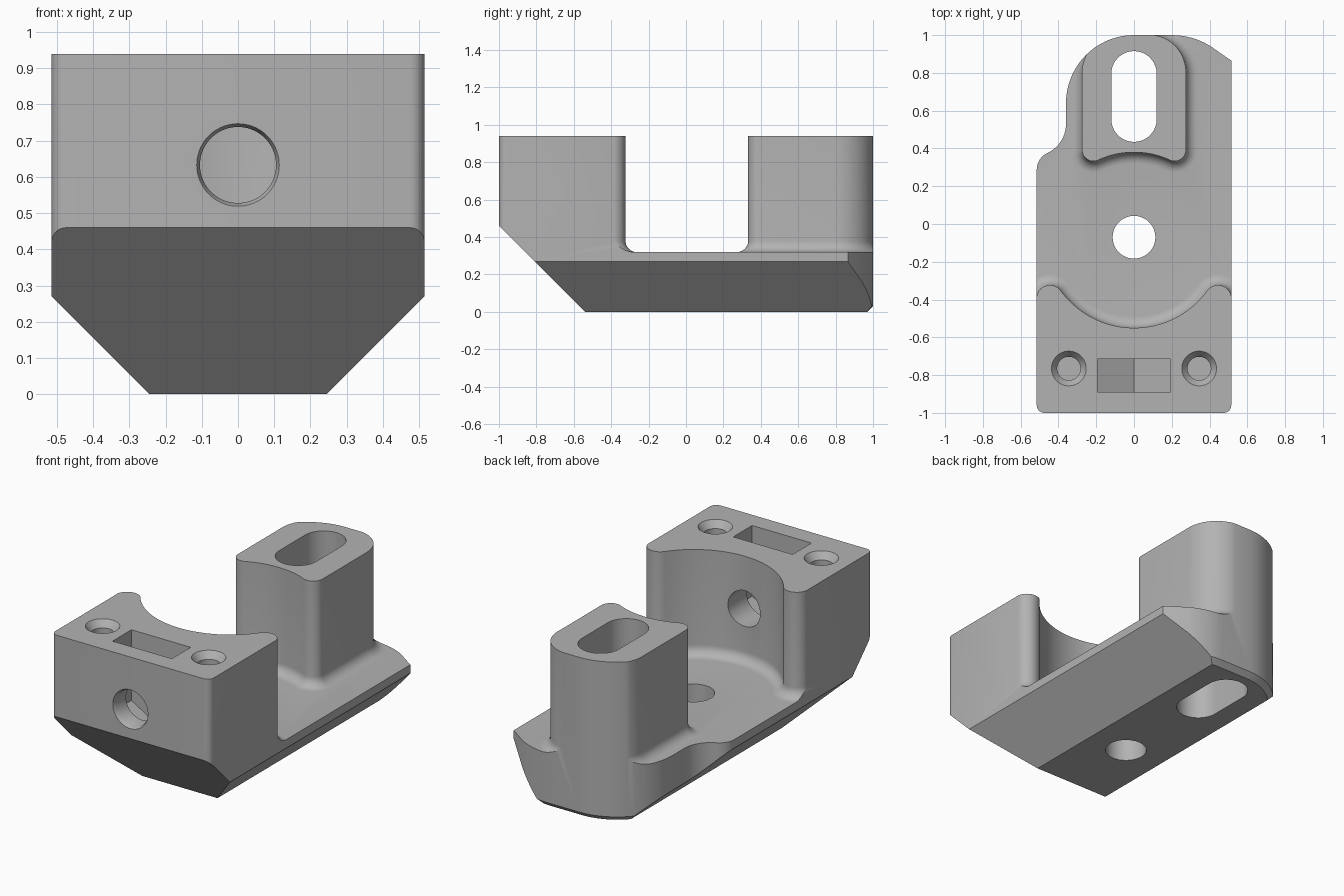
import bpy, bmesh
from math import sin, cos, pi, radians
from mathutils import Vector, Matrix

if "Cube" in bpy.data.objects:
    bpy.data.objects.remove(bpy.data.objects["Cube"], do_unlink=True)

TOP, PLATE, FILLET = 0.94, 0.32, 0.06
HALF = 0.515

grey = bpy.data.materials.new("plain_grey")
grey.use_nodes = True
grey.diffuse_color = (0.45, 0.45, 0.45, 1)
grey.node_tree.nodes["Principled BSDF"].inputs["Base Color"].default_value = grey.diffuse_color


def arc(cx, cy, r, start, end, step=5):
    n = max(2, round(abs(end - start) / step))
    angles = [radians(start + (end - start) * i / n) for i in range(n + 1)]
    return [Vector((cx + r * cos(a), cy + r * sin(a))) for a in angles]


def clean(points):
    out = []
    for p in map(Vector, points):
        if not out or (p - out[-1]).length > 0.003:
            out.append(p)
    if (out[0] - out[-1]).length < 0.003:
        out.pop()
    return out


def offset(points, d):
    # Mitred outward offset of a counter-clockwise outline
    out = []
    for i, p in enumerate(points):
        a = (p - points[i - 1]).normalized()
        b = (points[(i + 1) % len(points)] - p).normalized()
        na, nb = Vector((a.y, -a.x)), Vector((b.y, -b.x))
        out.append(p + (na + nb) * (d / (1 + na.dot(nb))))
    return out


def finish(name, bm):
    bmesh.ops.recalc_face_normals(bm, faces=bm.faces)
    mesh = bpy.data.meshes.new(name)
    bm.to_mesh(mesh)
    bm.free()
    mesh.materials.append(grey)
    ob = bpy.data.objects.new(name, mesh)
    bpy.context.collection.objects.link(ob)
    return ob


def loft(name, points, sections, matrix=Matrix(), planes=()):
    # Stack offset copies of an outline, cap both ends, then slice with planes
    points = clean(points)
    bm = bmesh.new()
    rings = [[bm.verts.new((p.x, p.y, z)) for p in offset(points, d)] for d, z in sections]
    for low, high in zip(rings, rings[1:]):
        for i in range(len(low)):
            j = (i + 1) % len(low)
            bm.faces.new((low[i], low[j], high[j], high[i]))
    bm.faces.new(rings[0][::-1])
    bm.faces.new(rings[-1])
    for co, no in planes:
        bmesh.ops.bisect_plane(bm, geom=bm.verts[:] + bm.edges[:] + bm.faces[:],
                               plane_co=co, plane_no=no, clear_outer=True)
        rim = [e for e in bm.edges if e.is_boundary]
        bmesh.ops.holes_fill(bm, edges=rim, sides=0)
    bm.transform(matrix)
    return finish(name, bm)


def combine(target, other, operation):
    mod = target.modifiers.new(operation.lower(), "BOOLEAN")
    mod.operation, mod.solver, mod.object = operation, "EXACT", other
    other.hide_render = True
    bpy.context.view_layer.objects.active = target
    bpy.ops.object.modifier_apply(modifier=mod.name)
    bpy.data.objects.remove(other, do_unlink=True)


# Foot fillet shared by both uprights
foot = [(FILLET, 0.1)]
for i in range(9):
    t = pi / 2 * i / 8
    foot.append((FILLET * (1 - sin(t)), PLATE + FILLET * (1 - cos(t))))
foot.append((0, 1.05))

# Plan outline of the whole bracket
plan = (arc(-0.475, -0.96, 0.04, 180, 270, 15) + arc(0.475, -0.96, 0.04, 270, 360, 15)
        + [(HALF, 0.865)] + arc(0.2, 0.61, 0.39, 59, 90) + arc(0, 0.64, 0.36, 90, 180)
        + arc(-0.53, 0.53, 0.17, 0, -65) + arc(-0.417, 0.287, 0.098, 115, 180))
slopes = [((HALF, 0, 0.27), (1, 0, -1)), ((-HALF, 0, 0.27), (-1, 0, -1)),
          ((0, -1, 0.46), (0, -1, -1))]
envelope = loft("envelope", plan, [(-0.03, 0), (0, 0.03), (0, TOP)], planes=slopes)

# Base plate
corners = [(-0.8, -1.3), (0.8, -1.3), (0.8, 1.3), (-0.8, 1.3)]
bracket = loft("clamp_bracket", corners, [(0, -0.2), (0, PLATE)])

# Front block with rounded tips either side of a round recess
block = ([(-0.5165, -1.15), (0.5165, -1.15)] + arc(0.445, -0.395, 0.0715, 0, 143.9, 8)
         + arc(0, -0.07, 0.48, -36.1, -143.9, 3) + arc(-0.445, -0.395, 0.0715, 36.1, 180, 8))
combine(bracket, loft("front_block", block, foot), "UNION")

# Rear post with a matching concave face
post = (arc(0.215, 0.3925, 0.06, 245, 360, 8) + arc(0.075, 0.803, 0.2, 0, 90)
        + arc(-0.075, 0.803, 0.2, 90, 180) + arc(-0.215, 0.3925, 0.06, 180, 295, 8)
        + arc(0, -0.07, 0.45, 115, 65, 3))
combine(bracket, loft("rear_post", post, foot), "UNION")
combine(bracket, envelope, "INTERSECT")

# Vertical through holes: round one in the plate, slot in the post
through = [(0, -0.3), (0, 1.2)]
cutters = [loft("plate_hole", arc(0, -0.07, 0.113, 0, 360), through),
           loft("post_slot", arc(0, 0.795, 0.12, 0, 180) + arc(0, 0.555, 0.12, 180, 360), through)]

# Countersunk blind screw holes
for side in (-1, 1):
    cutters.append(loft("screw_hole", arc(side * 0.345, -0.765, 0.062, 0, 360, 8),
                        [(0, 0.66), (0, 0.9), (0.03, TOP), (0.03, 1.1)]))

# Horizontal bolt hole with a lightly chamfered mouth
upright = Matrix.Rotation(pi / 2, 4, "X")
cutters.append(loft("bolt_hole", arc(0, 0.633, 0.105, 0, 360),
                    [(0, 0.3), (0, 0.98), (0.009, 1.0), (0.009, 1.1)], upright))

# Nut pocket, open at the top with a pointed floor
nut = [(0, 0.413), (0.193, 0.524), (0.193, 1.1), (-0.193, 1.1), (-0.193, 0.524)]
cutters.append(loft("nut_pocket", nut, [(0, 0.715), (0, 0.89)], upright))

for cutter in cutters:
    combine(bracket, cutter, "DIFFERENCE")

# Tidy and shade
bm = bmesh.new()
bm.from_mesh(bracket.data)
bmesh.ops.remove_doubles(bm, verts=bm.verts, dist=0.0003)
bm.to_mesh(bracket.data)
bm.free()
bpy.ops.object.select_all(action="DESELECT")
bracket.select_set(True)
bpy.context.view_layer.objects.active = bracket
bpy.ops.object.shade_smooth_by_angle(angle=radians(28))
